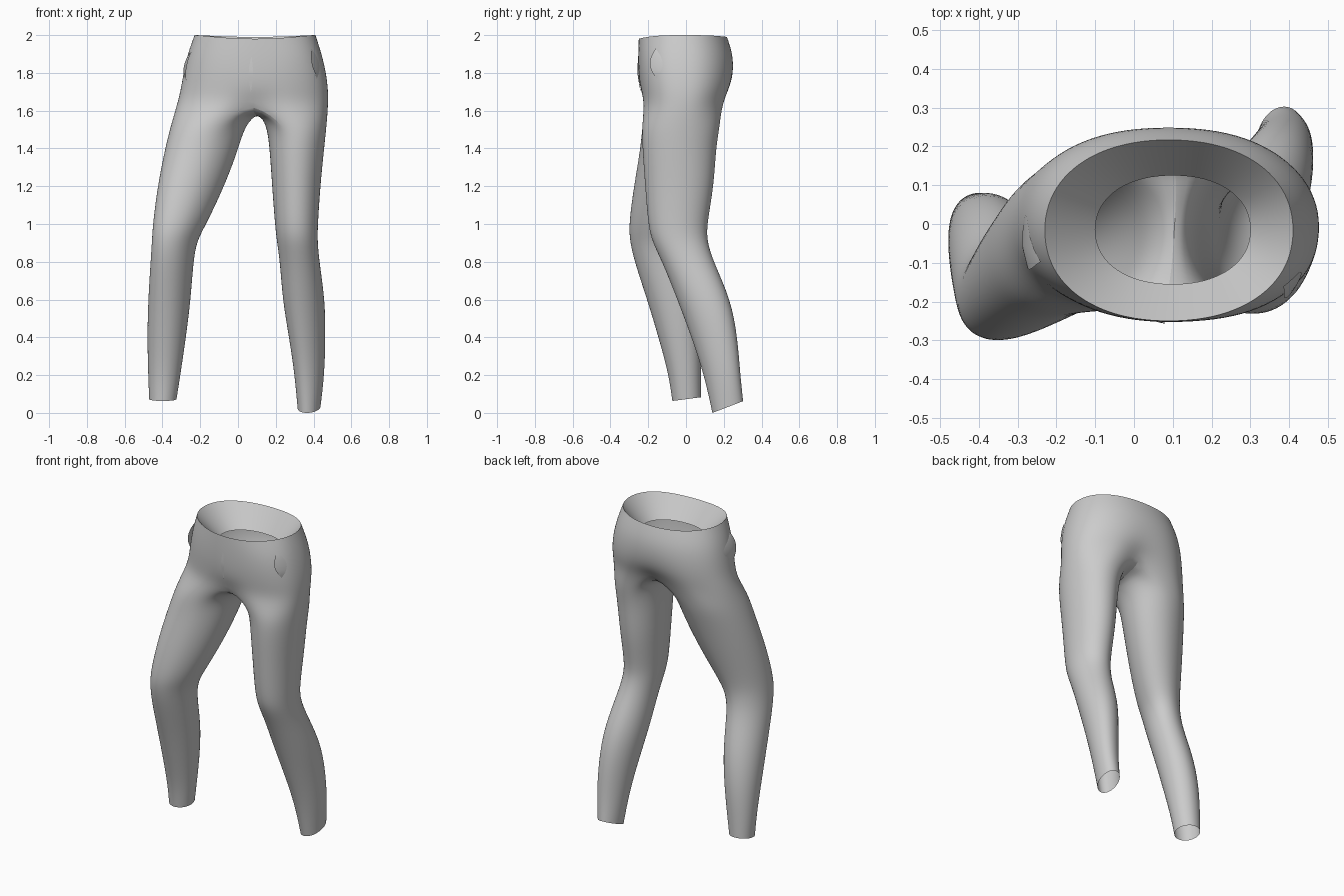
import bpy, bmesh, math

cube = bpy.data.objects.get("Cube")
if cube:
    bpy.data.objects.remove(cube)

cloth = bpy.data.materials.new("grey cloth")
cloth.use_nodes = True
GREY = (0.6, 0.6, 0.6, 1)
cloth.diffuse_color = GREY
cloth.node_tree.nodes["Principled BSDF"].inputs["Base Color"].default_value = GREY

SIDES = 24          # points round the hips
HALF = SIDES // 2
INNER = 5           # points along the crotch seam

# Rows are height, x range, y range
hips = [
    (2.0, -.23, .41, -.25, .217),
    (1.9, -.267, .443, -.253, .248),
    (1.8, -.288, .466, -.252, .255),
    (1.71, -.303, .477, -.242, .244),
    (1.63, -.323, .477, -.232, .22),
]
left_rows = [
    (1.52, .152, .468, -.232, .178),
    (1.4, .167, .455, -.23, .157),
    (1.2, .18, .435, -.215, .147),
    (1.0, .195, .422, -.2, .11),
    (.91, .205, .42, -.18, .11),
    (.8, .222, .43, -.125, .145),
    (.6, .235, .46, -.045, .237),
    (.4, .27, .463, .03, .272),
    (.2, .30, .457, .097, .287),
    (.0, .315, .437, .14, .302),
]
right_rows = [
    (1.52, -.355, .037, -.23, .165),
    (1.4, -.385, .004, -.24, .125),
    (1.2, -.425, -.071, -.275, .06),
    (1.0, -.45, -.167, -.302, -.01),
    (.91, -.455, -.218, -.297, -.025),
    (.8, -.462, -.236, -.272, -.015),
    (.6, -.475, -.25, -.205, .05),
    (.4, -.48, -.275, -.145, .08),
    (.2, -.475, -.305, -.09, .08),
    (.063, -.47, -.325, -.072, .08),
]


def oval(row, angle, grow=1.0, power=1.0, skew=0.0):
    """Point on the oval filling a row's ranges; lower powers are boxier."""
    z, x0, x1, y0, y1 = row
    c, s = math.cos(angle), math.sin(angle + skew)
    c = math.copysign(abs(c) ** power, c)
    s = math.copysign(abs(s) ** power, s)
    return [(x0 + x1) / 2 + c * grow * (x1 - x0) / 2,
            (y0 + y1) / 2 + s * grow * (y1 - y0) / 2, z]


def hip_oval(row, angle, grow):
    """Hip section, squarer at the left front corner below the waist."""
    left_front = math.cos(angle) > 0 and math.sin(angle) < 0
    power = .8 if left_front and row[0] < 1.95 else .92
    return oval(row, angle, grow, power)


def hip_point(z, angle, grow):
    """Point on the hip surface at any height."""
    for hi, lo in zip(hips, hips[1:]):
        if z >= lo[0]:
            t = (hi[0] - z) / (hi[0] - lo[0])
            row = [a + (b - a) * t for a, b in zip(hi, lo)]
            return hip_oval(row, angle, grow)


def finish(name, bm):
    mesh = bpy.data.meshes.new(name)
    bm.to_mesh(mesh)
    bm.free()
    obj = bpy.data.objects.new(name, mesh)
    bpy.context.collection.objects.link(obj)
    mesh.materials.append(cloth)
    bpy.ops.object.select_all(action='DESELECT')
    obj.select_set(True)
    bpy.context.view_layer.objects.active = obj
    bpy.ops.object.shade_smooth_by_angle(angle=math.radians(50))
    return obj


def bridge(bm, upper, lower):
    n = len(upper)
    for i in range(n):
        j = (i + 1) % n
        bm.faces.new((upper[i], upper[j], lower[j], lower[i]))


bm = bmesh.new()

# Waist lining, sloping inward to an open oval
lining = (1.86, -.10, .30, -.155, .125)
angles = [math.radians(-90 + 360 * i / SIDES) for i in range(SIDES)]
ring = [bm.verts.new(oval(lining, a, 1.01, .92)) for a in angles]

# Hips, with a cleft between the seat halves that drifts to the left
waist = None
for k, row in enumerate(hips):
    new = []
    for i, a in enumerate(angles):
        p = hip_oval(row, a, 1.01)
        if k == 0:
            p[2] -= .02 * abs(math.sin(a)) ** 3 * (1 if math.sin(a) < 0 else .5)
        off = abs(i - HALF)
        if off < 2:
            p[0] += (0, 0, 0, .015, .04)[k] * (1 - .5 * off)
            p[1] -= (0, 0, .005, .02, .06)[k] * (1 - .6 * off)
        if k == len(hips) - 1:
            if i == 0:
                p[1] += .035
            if i == HALF:
                p[2] += .02
        new.append(bm.verts.new(p))
    bridge(bm, ring, new)
    ring = new
    waist = waist or new

# Crotch seam from front to back
crotch = []
for k in range(1, INNER + 1):
    t = k / (INNER + 1)
    crotch.append(bm.verts.new((.09 + .035 * t, -.18 + .3 * t,
                                1.63 + .02 * t - .045 * math.sin(math.pi * t))))


# Legs, each continuing half of the hip ring and the crotch seam
def leg(side, rows, hem_tilt, skew, skew_low, skew_high):
    top = [ring[(side * j) % SIDES] for j in range(HALF + 1)] + crotch[::-1]
    turn = [math.radians(-110 + 220 * j / HALF) for j in range(HALF + 1)]
    turn += [math.radians(110 + 140 * k / (INNER + 1))
             for k in range(1, INNER + 1)]
    for row in rows:
        t = (row[0] - skew_low) / (skew_high - skew_low)
        lean = skew * math.sin(math.pi * min(max(t, 0), 1))
        new = []
        for a in turn:
            p = oval(row, a, 1.02, .97, lean)
            if side < 0:
                p[0] = row[1] + row[2] - p[0]
            if row is rows[-1]:
                p[2] += hem_tilt * (p[1] - row[3]) / (row[4] - row[3])
            new.append(bm.verts.new(p))
        bridge(bm, top, new)
        top = new


leg(1, left_rows, .062, .25, -.3, .9)
leg(-1, right_rows, .02, -.25, .3, 1.7)

# Keep the waist edge crisp
crease = bm.edges.layers.float.new("crease_edge")
for i in range(SIDES):
    edge = bm.edges.get((waist[i], waist[(i + 1) % SIDES]))
    edge[crease] = 1.0
bmesh.ops.recalc_face_normals(bm, faces=bm.faces)
trousers = finish("trousers", bm)
smooth = trousers.modifiers.new("smooth cloth", 'SUBSURF')
smooth.levels = smooth.render_levels = 2


# Thin raised flaps: a strip that lifts away from the hips mid-height
def flap(name, top, bottom, start, width, lift, bow):
    strip = bmesh.new()
    rows, steps = [], 10
    for i in range(steps + 1):
        t = i / steps
        swell = math.sin(math.pi * t)
        z = top + (bottom - top) * t
        a = math.radians(start + bow * swell)
        w = math.radians(width) * swell
        rows.append([strip.verts.new(hip_point(z, a + w * u,
                                               1.0 + lift * swell * (1 - u)))
                     for u in (0, .5, 1)])
    for upper, lower in zip(rows, rows[1:]):
        for j in range(2):
            strip.faces.new((upper[j], upper[j + 1], lower[j + 1], lower[j]))
    bmesh.ops.remove_doubles(strip, verts=strip.verts, dist=.0005)
    bmesh.ops.recalc_face_normals(strip, faces=strip.faces)
    finish(name, strip)


flap("left_pocket_edge", 1.93, 1.77, -34, 18, .045, -8)
flap("right_pocket_edge", 1.92, 1.76, 200, -28, .06, 4)
flap("fly_seam", 1.89, 1.7, -92, -3, .02, 1)
